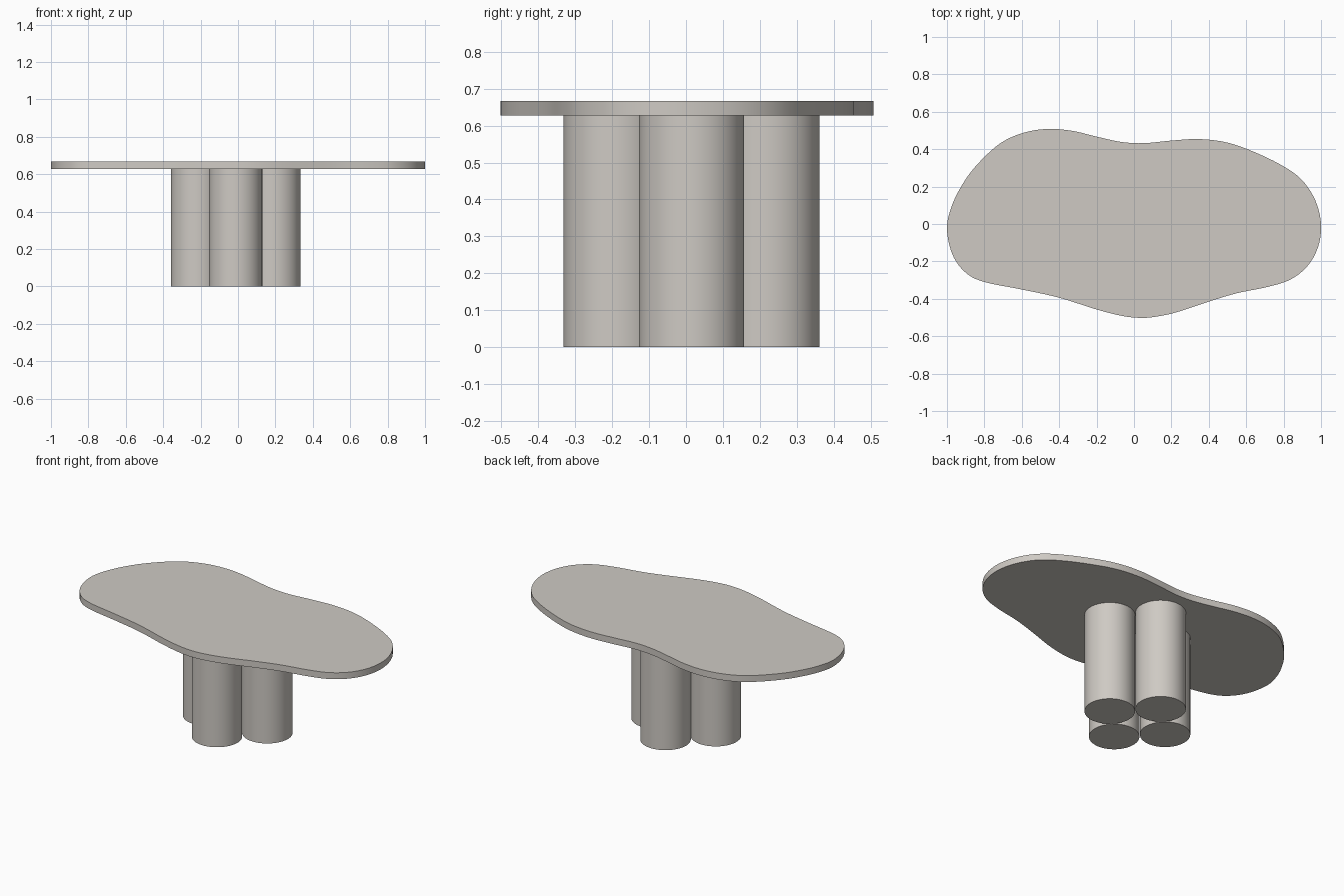
import bpy, bmesh, math
from mathutils import Vector

if "Cube" in bpy.data.objects:
    bpy.data.objects.remove(bpy.data.objects["Cube"])

stone = bpy.data.materials.new("warm_grey_stone")
stone.diffuse_color = (0.62, 0.59, 0.55, 1)
stone.use_nodes = True
stone.node_tree.nodes["Principled BSDF"].inputs["Base Color"].default_value = stone.diffuse_color

TOP, UNDER = 0.667, 0.627


def finish(name, bm):
    bmesh.ops.recalc_face_normals(bm, faces=bm.faces)
    me = bpy.data.meshes.new(name)
    bm.to_mesh(me)
    bm.free()
    me.materials.append(stone)
    ob = bpy.data.objects.new(name, me)
    bpy.context.collection.objects.link(ob)
    bpy.ops.object.select_all(action='DESELECT')
    ob.select_set(True)
    bpy.context.view_layer.objects.active = ob
    bpy.ops.object.shade_smooth_by_angle(angle=math.radians(35))
    return ob


def closed_spline(pts, steps):
    """Closed Catmull-Rom curve through the points."""
    n, out = len(pts), []
    for i in range(n):
        a, b, c, d = (Vector(pts[(i + k) % n]) for k in (-1, 0, 1, 2))
        for s in range(steps):
            t = s / steps
            out.append(0.5 * (2 * b + (c - a) * t + (2 * a - 5 * b + 4 * c - d) * t * t
                              + (3 * b - a - 3 * c + d) * t ** 3))
    return out


def prism(name, outline, z0, z1):
    bm = bmesh.new()
    face = bm.faces.new([bm.verts.new((p[0], p[1], z0)) for p in outline])
    ext = bmesh.ops.extrude_face_region(bm, geom=[face], use_keep_orig=True)
    verts = [g for g in ext["geom"] if isinstance(g, bmesh.types.BMVert)]
    bmesh.ops.translate(bm, verts=verts, vec=(0, 0, z1 - z0))
    return finish(name, bm)


# Free-form tabletop
outline = [
    (-1, -0.03), (-0.98, 0.08), (-0.93, 0.19), (-0.85, 0.305), (-0.72, 0.428),
    (-0.59, 0.488), (-0.46, 0.508), (-0.33, 0.498), (-0.2, 0.467), (-0.07, 0.439),
    (0.05, 0.432), (0.2, 0.446), (0.35, 0.454), (0.5, 0.435), (0.65, 0.382),
    (0.8, 0.308), (0.9, 0.233), (0.97, 0.125), (1, 0), (0.985, -0.12),
    (0.93, -0.222), (0.84, -0.295), (0.72, -0.335), (0.55, -0.37), (0.4, -0.415),
    (0.25, -0.465), (0.15, -0.49), (0.05, -0.502), (-0.06, -0.492), (-0.2, -0.457),
    (-0.4, -0.394), (-0.6, -0.35), (-0.8, -0.31), (-0.9, -0.26), (-0.97, -0.165)]
prism("tabletop", closed_spline(outline, 5), UNDER, TOP)

# Four round columns touching in a diamond
R, OFF, CX, CY = 0.1425, 0.204, -0.0125, 0.015
for name, dx, dy in (("front_column", 0, -1), ("back_column", 0, 1),
                     ("left_column", -1, 0), ("right_column", 1, 0)):
    circle = [(CX + dx * OFF + R * math.cos(a), CY + dy * OFF + R * math.sin(a))
              for a in (math.tau * i / 64 for i in range(64))]
    prism(name, circle, 0, UNDER)
